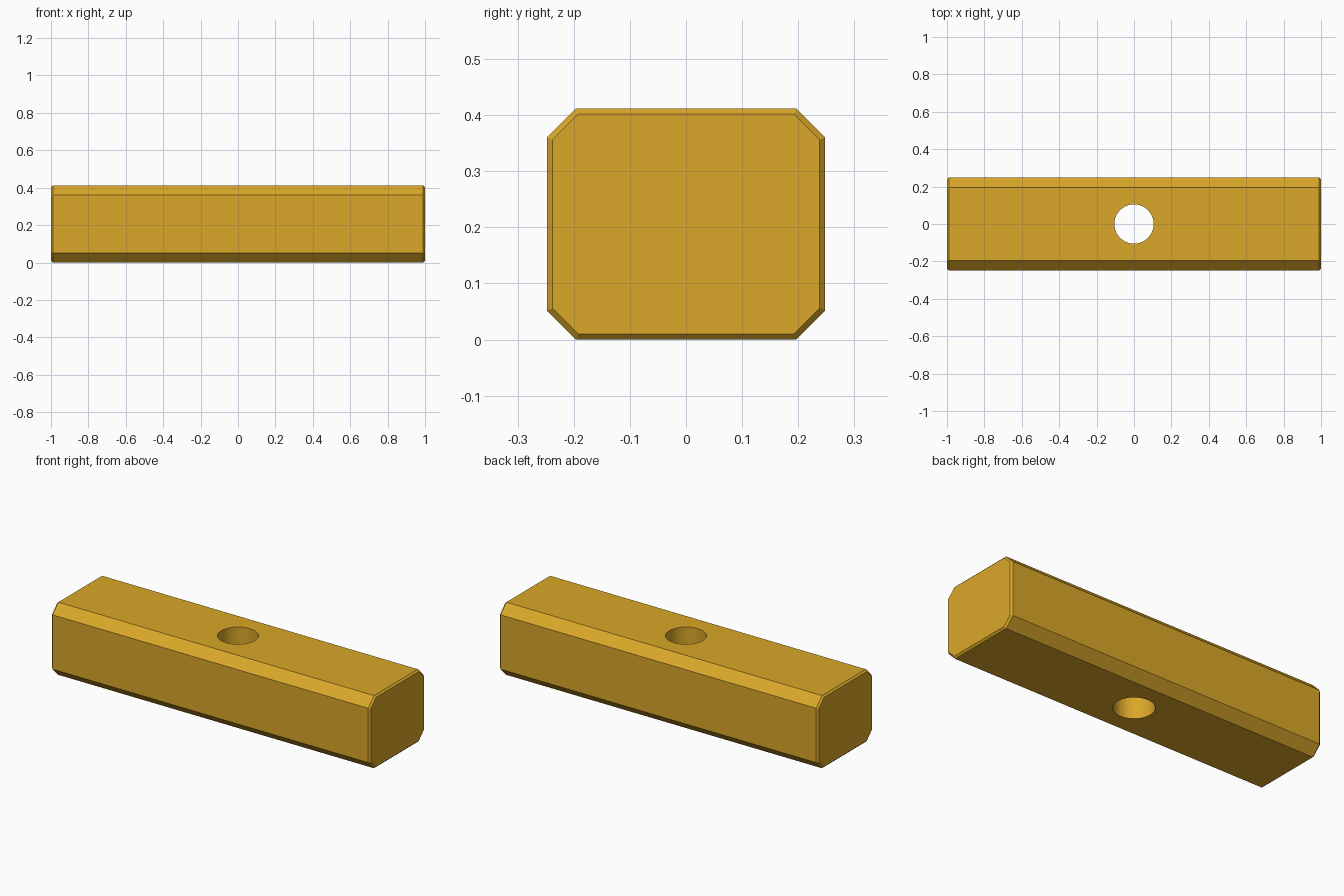
import bpy, bmesh

if "Cube" in bpy.data.objects:
    bpy.data.objects.remove(bpy.data.objects["Cube"])

HALF_X, HALF_Y, HEIGHT = 1.0, 0.248, 0.412
CHAMFER, EDGE, HOLE_R = 0.052, 0.01, 0.105


def octagon(bm, x, inset):
    """Chamfered rectangle section across the bar, offset inward by inset."""
    a, b = HALF_Y - inset, HEIGHT / 2 - inset
    c = CHAMFER - inset * 0.586
    pts = [(a, b - c), (a - c, b), (c - a, b), (-a, b - c),
           (-a, c - b), (c - a, -b), (a - c, -b), (a, c - b)]
    return [bm.verts.new((x, y, z + HEIGHT / 2)) for y, z in pts]


# Bar: octagonal body with small bevels at both ends
bm = bmesh.new()
sections = [octagon(bm, x, i) for x, i in
            ((-HALF_X, EDGE), (-HALF_X + EDGE, 0), (HALF_X - EDGE, 0), (HALF_X, EDGE))]
for s, t in zip(sections, sections[1:]):
    for i in range(8):
        j = (i + 1) % 8
        bm.faces.new((s[i], s[j], t[j], t[i]))
bm.faces.new(sections[0])
bm.faces.new(sections[-1])
bmesh.ops.recalc_face_normals(bm, faces=bm.faces)
mesh = bpy.data.meshes.new("hammer_head")
bm.to_mesh(mesh)
bm.free()
head = bpy.data.objects.new("hammer_head", mesh)
bpy.context.collection.objects.link(head)

mat = bpy.data.materials.new("brass")
mat.diffuse_color = (0.70, 0.386, 0.022, 1)
mat.use_nodes = True
mat.node_tree.nodes["Principled BSDF"].inputs["Base Color"].default_value = mat.diffuse_color
mesh.materials.append(mat)

# Round handle hole straight through the middle
bpy.ops.mesh.primitive_cylinder_add(vertices=64, radius=HOLE_R, depth=1,
                                    location=(0, 0, HEIGHT / 2))
cutter = bpy.context.object
cutter.name = "hole_cutter"
cutter.data.materials.append(mat)
cutter.hide_render = True

bpy.ops.object.select_all(action='DESELECT')
bpy.context.view_layer.objects.active = head
head.select_set(True)
mod = head.modifiers.new("handle_hole", 'BOOLEAN')
mod.operation, mod.solver, mod.object = 'DIFFERENCE', 'EXACT', cutter
bpy.ops.object.modifier_apply(modifier=mod.name)
bpy.data.objects.remove(cutter, do_unlink=True)

# Smooth hole wall, crisp bar edges
bpy.ops.object.shade_smooth_by_angle(angle=0.35)
